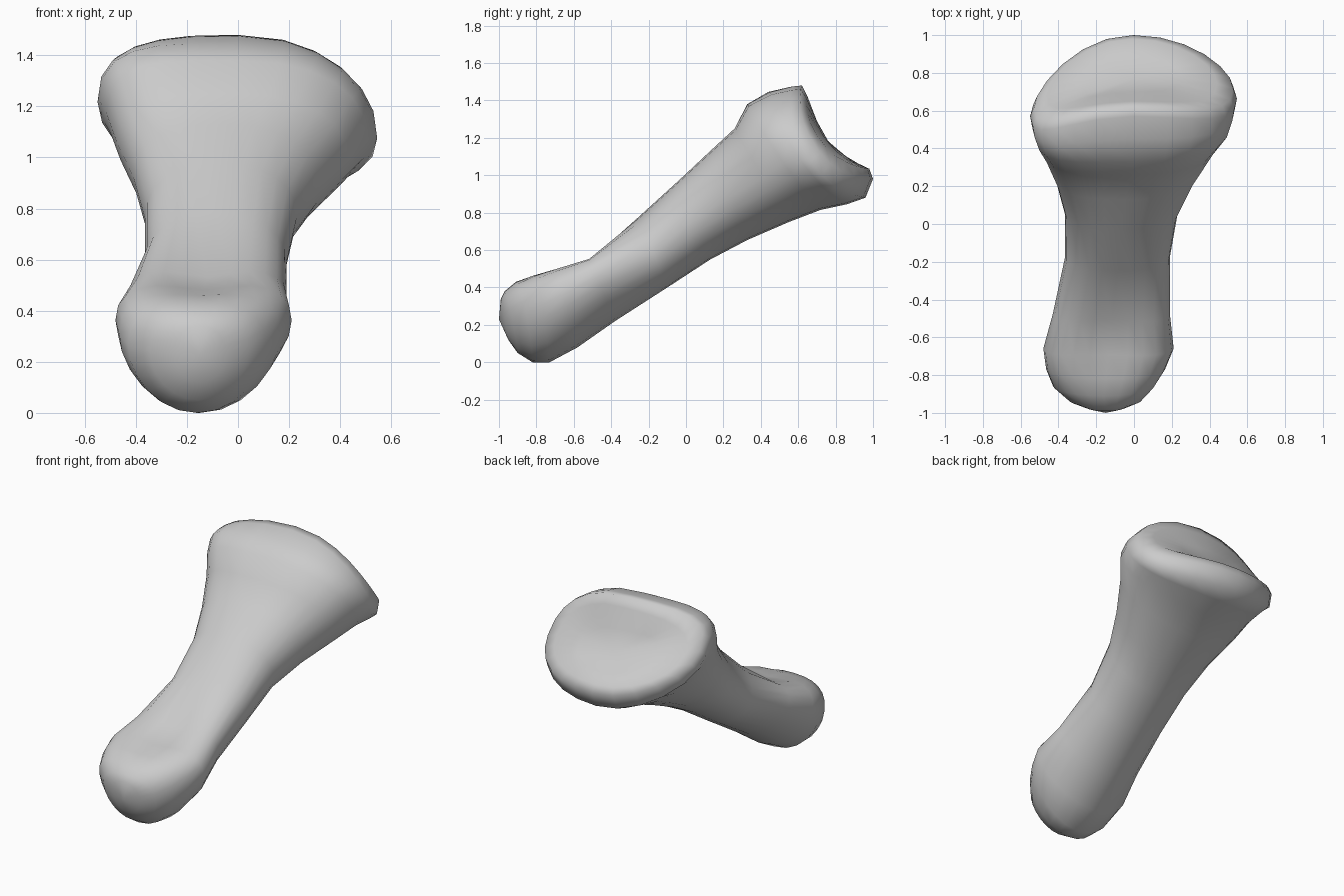
import bpy, bmesh, math
from mathutils import Vector

if "Cube" in bpy.data.objects:
    bpy.data.objects.remove(bpy.data.objects["Cube"])

SEG = 24
# Cross-sections from the rounded lower end to the flared upper end:
# (bottom y, bottom z, top y, top z, x min, x max, pull-back of the sides, top groove)
RINGS = [
    (-0.95, 0.12, -0.99, 0.34, -0.25, -0.05, 0, 0),
    (-0.90, 0.05, -0.97, 0.38, -0.345, 0.04, -.01, 0),
    (-0.82, 0.00, -0.91, 0.43, -0.43, 0.11, -.02, 0),
    (-0.73, 0.00, -0.82, 0.47, -0.465, 0.165, -.02, .01),
    (-0.58, 0.08, -0.70, 0.51, -0.48, 0.21, 0, .03),
    (-0.38, 0.22, -0.52, 0.56, -0.43, 0.19, 0, .03),
    (-0.10, 0.40, -0.25, 0.78, -0.365, 0.19, 0, 0),
    (0.13, 0.55, -0.03, 0.98, -0.365, 0.23, 0, 0),
    (0.33, 0.655, 0.13, 1.13, -0.41, 0.32, 0, 0),
    (0.55, 0.75, 0.26, 1.25, -0.475, 0.43, 0, 0),
    (0.72, 0.815, 0.33, 1.38, -0.515, 0.505, .02, 0),
    (0.86, 0.845, 0.45, 1.445, -0.54, 0.535, .07, 0),
    (0.96, 0.88, 0.57, 1.475, -0.55, 0.545, .14, 0),
    (1.00, 0.98, 0.62, 1.48, -0.53, 0.525, .14, 0),
    (0.98, 1.035, 0.65, 1.42, -0.46, 0.44, .10, 0),
    (0.89, 1.075, 0.70, 1.29, -0.27, 0.25, .03, 0),
]


def power(v, n):
    return math.copysign(abs(v) ** (2 / n), v)


bm = bmesh.new()


# One superellipse section: sides bowed back and lifted, top broader than bottom
def add_ring(k, by, bz, ty, tz, x0, x1, bow, groove):
    mid = Vector(((x0 + x1) / 2, (by + ty) / 2, (bz + tz) / 2))
    half = Vector((0, (ty - by) / 2, (tz - bz) / 2))
    up = half.normalized()
    axis = Vector((0, up.z, -up.y))
    head = min(1, max(0, (k - 7) / 4))
    tip = 0.07 * min(1, k / 3) if k < 6 else 0
    lift_left = 0.14 * head + tip
    lift_right = -0.03 * head + tip
    if k > 13:
        lift_left, lift_right = 0.09, -0.01
    verts = []
    for i in range(SEG):
        a = 2 * math.pi * i / SEG
        n = 2.2 + 0.3 * head if math.sin(a) > 0 else 2.05
        u, v = power(math.cos(a), n), power(math.sin(a), n)
        p = mid + Vector((u * (x1 - x0) / 2, 0, 0)) + half * v
        p -= axis * bow * u * u
        p += up * (lift_left if u < 0 else lift_right) * u * u
        if v > 0:
            p -= up * groove * math.exp(-6 * u * u) * v
        verts.append(bm.verts.new(p))
    return verts


rings = [add_ring(k, *r) for k, r in enumerate(RINGS)]
for a, b in zip(rings, rings[1:]):
    for i in range(SEG):
        j = (i + 1) % SEG
        bm.faces.new((a[i], a[j], b[j], b[i]))

# Rounded tip and hollow socket centre
for ring, centre in ((rings[0], (-0.15, -1.0, 0.23)), (rings[-1], (0, 0.77, 1.165))):
    c = bm.verts.new(centre)
    for i in range(SEG):
        bm.faces.new((ring[i], ring[(i + 1) % SEG], c))
bmesh.ops.recalc_face_normals(bm, faces=bm.faces)

mesh = bpy.data.meshes.new("finger_bone")
bm.to_mesh(mesh)
bm.free()
mesh.shade_smooth()
bone = bpy.data.objects.new("finger_bone", mesh)
bpy.context.collection.objects.link(bone)
